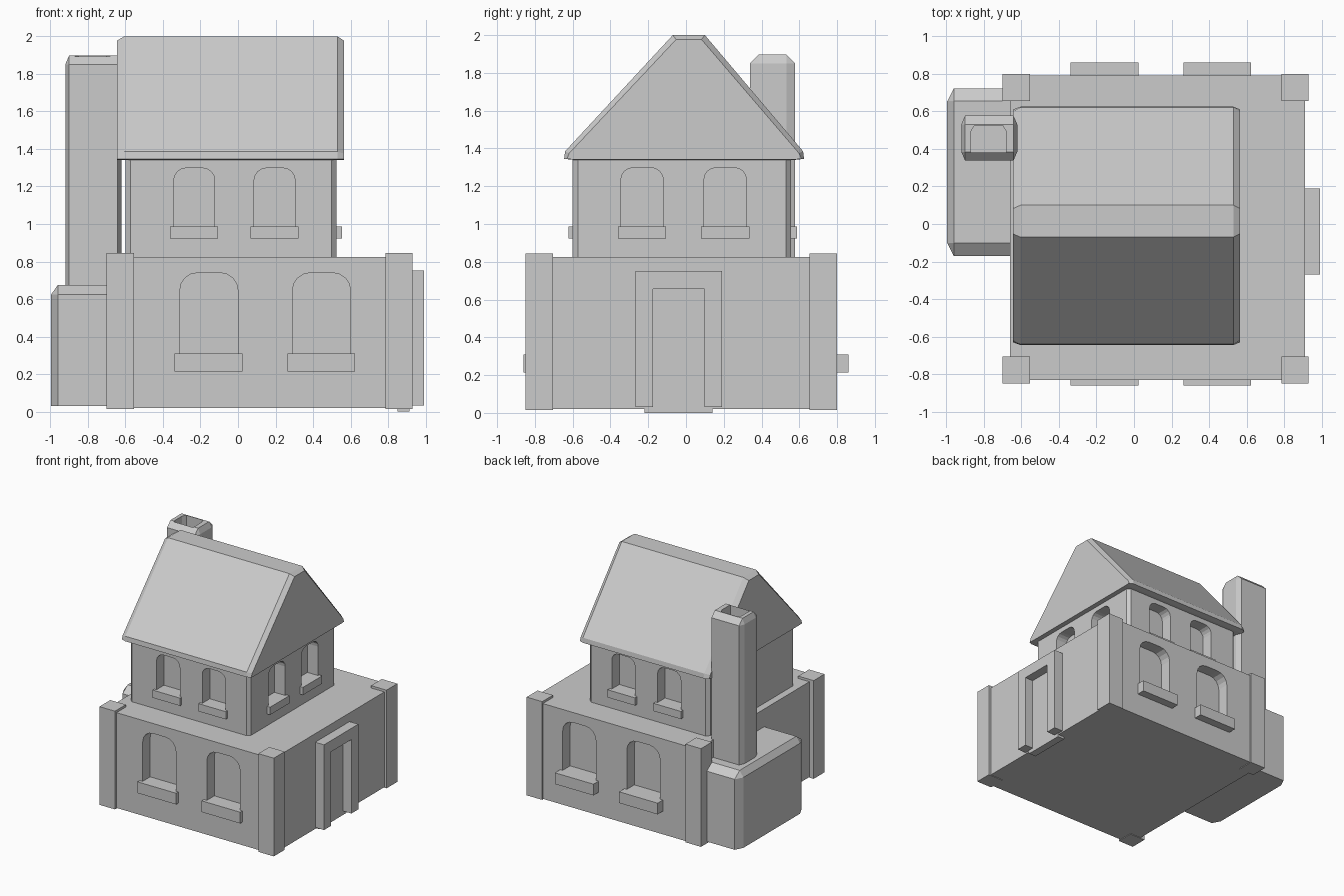
import bpy, bmesh, math

if "Cube" in bpy.data.objects:
    bpy.data.objects.remove(bpy.data.objects["Cube"])


def finish(name, bm):
    bmesh.ops.recalc_face_normals(bm, faces=bm.faces[:])
    me = bpy.data.meshes.new(name)
    bm.to_mesh(me)
    bm.free()
    ob = bpy.data.objects.new(name, me)
    bpy.context.collection.objects.link(ob)
    return ob


def box(name, x, y, z, bevel=None, pick=lambda e: True):
    """Box from ranges; bevel gives separate chamfer widths along x, y, z."""
    s = bevel or (1, 1, 1)
    bm = bmesh.new()
    bmesh.ops.create_cube(bm, size=1)
    for v in bm.verts:
        for i, (a, b) in enumerate((x, y, z)):
            v.co[i] = (a if v.co[i] < 0 else b) / s[i]
    if bevel:
        edges = [e for e in bm.edges if pick(e)]
        bmesh.ops.bevel(bm, geom=edges, offset=1, offset_type='OFFSET',
                        segments=1, profile=0.5, affect='EDGES')
    for v in bm.verts:
        for i in range(3):
            v.co[i] *= s[i]
    return finish(name, bm)


def loft(name, axis, sections):
    """Skin matching 2D outlines placed at positions along an axis."""
    place = {'x': lambda u, v, d: (d, u, v), 'y': lambda u, v, d: (u, d, v),
             'z': lambda u, v, d: (u, v, d)}[axis]
    bm = bmesh.new()
    rings = [[bm.verts.new(place(u, v, d)) for u, v in pts] for d, pts in sections]
    n = len(rings[0])
    for a, b in zip(rings, rings[1:]):
        for i in range(n):
            j = (i + 1) % n
            bm.faces.new((a[i], a[j], b[j], b[i]))
    bm.faces.new(rings[0])
    bm.faces.new(rings[-1])
    return finish(name, bm)


def prism(name, axis, pts, a, b):
    return loft(name, axis, [(a, pts), (b, pts)])


def cut(target, cutter):
    cutter.hide_render = True
    m = target.modifiers.new("recess", 'BOOLEAN')
    m.operation, m.object, m.solver = 'DIFFERENCE', cutter, 'EXACT'
    bpy.context.view_layer.objects.active = target
    bpy.ops.object.modifier_apply(modifier=m.name)
    bpy.data.objects.remove(cutter)


def arch(u0, u1, z0, z1, r, n=4):
    pts = [(u0, z0), (u1, z0)]
    for cx, start in ((u1 - r, 0), (u0 + r, 90)):
        for k in range(n + 1):
            t = math.radians(start + 90 * k / n)
            pts.append((cx + r * math.cos(t), z1 - r + r * math.sin(t)))
    return pts


def window(wall, axis, face, sill_face, u, z, r, sill_u, sill_h, depth=0.1):
    """Arched recess in a wall with a projecting sill under it."""
    s = 1 if face > 0 else -1
    cut(wall, prism("window_cutter", axis, arch(*u, *z, r), face - s * depth, face + s * 0.1))
    d = sorted((face - s * depth, sill_face))
    zz = (z[0] - sill_h, z[0])
    if axis == 'y':
        box("window_sill", sill_u, d, zz)
    else:
        box("window_sill", d, sill_u, zz)


def vertical(e):
    return abs(e.verts[0].co.z - e.verts[1].co.z) > 1e-4


def not_bottom(e):
    return vertical(e) or e.verts[0].co.z > e.link_faces[0].calc_center_median().z \
        or e.verts[0].co.z > e.link_faces[1].calc_center_median().z


# storeys
lower = box("lower_storey", (-0.66, 0.91), (-0.83, 0.79), (0.02, 0.825))
upper = box("upper_storey", (-0.60, 0.525), (-0.60, 0.557), (0.80, 1.36),
            (0.027, 0.027, 0.027), vertical)

# corner pillars
for x in ((-0.70, -0.555), (0.785, 0.93)):
    for y in ((-0.85, -0.705), (0.655, 0.80)):
        box("corner_pillar", x, y, (0.015, 0.845))

# front and back windows
for face, sill in ((-0.83, -0.86), (0.79, 0.86)):
    for x in (-0.31, 0.29):
        window(lower, 'y', face, sill, (x, x + 0.31), (0.31, 0.74), 0.095,
               (x - 0.027, x + 0.333), 0.095)
for face, sill in ((-0.60, -0.622), (0.557, 0.587)):
    for x in (-0.342, 0.086):
        window(upper, 'y', face, sill, (x, x + 0.218), (0.988, 1.298), 0.065,
               (x - 0.02, x + 0.236), 0.065)

# right side windows
for y in (-0.345, 0.095):
    window(upper, 'x', 0.525, 0.553, (y, y + 0.225), (0.988, 1.298), 0.065,
           (y - 0.016, y + 0.24), 0.065)

# door with its frame
box("door", (0.85, 0.915), (-0.22, 0.14), (0.0, 0.70))
prism("door_frame", 'x', [(-0.268, 0.032), (-0.268, 0.752), (0.19, 0.752), (0.19, 0.032),
                          (0.098, 0.032), (0.098, 0.657), (-0.175, 0.657), (-0.175, 0.032)],
      0.89, 0.992)

# roof with chamfered ridge, eaves and gable ends
mid = [(-0.60, 1.34), (-0.645, 1.345), (-0.64, 1.385), (-0.07, 2.0),
       (0.10, 2.0), (0.62, 1.385), (0.625, 1.345), (0.58, 1.34)]
end = [(-0.60, 1.342), (-0.63, 1.345), (-0.618, 1.375), (-0.052, 1.977),
       (0.082, 1.977), (0.598, 1.375), (0.61, 1.345), (0.58, 1.342)]
loft("roof", 'x', [(-0.645, end), (-0.605, mid), (0.53, mid), (0.565, end)])

# fireplace base and chimney
box("fireplace_base", (-0.995, -0.60), (-0.17, 0.722), (0.03, 0.675),
    (0.035, 0.068, 0.05), not_bottom)
chimney = box("chimney", (-0.92, -0.622), (0.338, 0.577), (0.60, 1.897),
              (0.02, 0.046, 0.046), not_bottom)
cut(chimney, prism("flue_cutter", 'z',
                   [(-0.868, 0.38), (-0.682, 0.38), (-0.682, 0.495), (-0.70, 0.525),
                    (-0.85, 0.525), (-0.868, 0.495)], 1.72, 2.0))
